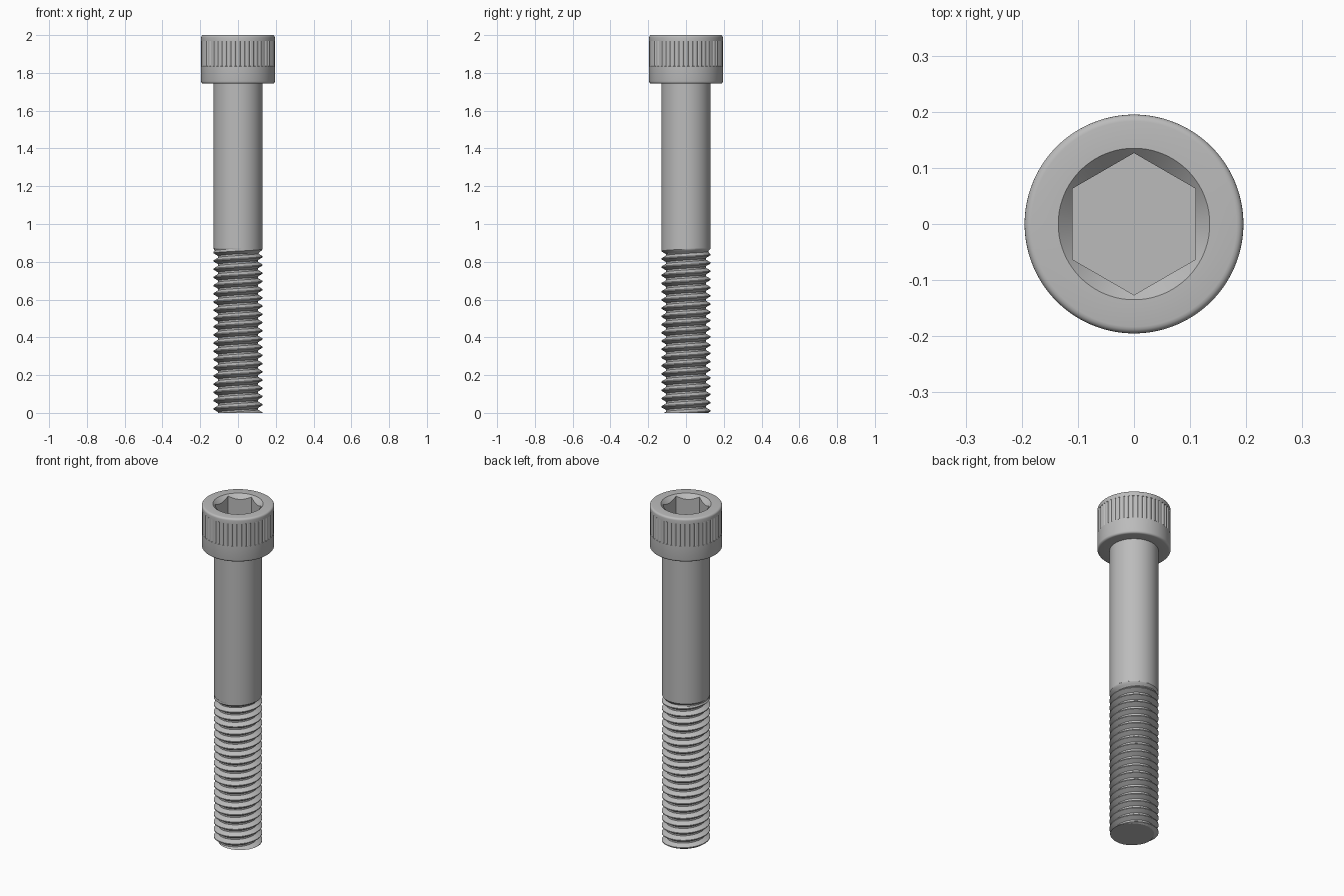
import bpy, bmesh
from math import sin, cos, pi, radians

cube = bpy.data.objects.get("Cube")
if cube:
    bpy.data.objects.remove(cube, do_unlink=True)

# Main dimensions
HEAD_R, SHANK_R, ROOT_R = 0.195, 0.13, 0.105
HEAD_Z, TOP = 1.743, 2.0
THREAD_TOP, PITCH = 0.87, 0.0435
SOCKET_FLAT, SOCKET_RIM, SOCKET_Z = 0.1095, 0.135, 1.87

steel = bpy.data.materials.new("steel grey")
steel.use_nodes = True
steel.diffuse_color = (0.5, 0.5, 0.5, 1)
steel.node_tree.nodes["Principled BSDF"].inputs["Base Color"].default_value = (0.5, 0.5, 0.5, 1)


def finish(name, bm):
    bmesh.ops.remove_doubles(bm, verts=bm.verts, dist=1e-5)
    bmesh.ops.recalc_face_normals(bm, faces=bm.faces)
    mesh = bpy.data.meshes.new(name)
    bm.to_mesh(mesh)
    bm.free()
    mesh.materials.append(steel)
    obj = bpy.data.objects.new(name, mesh)
    bpy.context.collection.objects.link(obj)
    bpy.ops.object.select_all(action='DESELECT')
    obj.select_set(True)
    bpy.context.view_layer.objects.active = obj
    bpy.ops.object.shade_smooth_by_angle(angle=radians(30))
    return obj


def polar(bm, r, angle, z):
    return bm.verts.new((r * cos(angle), r * sin(angle), z))


def lathe(bm, rows, count):
    """Join rings; each row maps a column number to (radius, height)."""
    rings = [[polar(bm, *(lambda p: (p[0], 2 * pi * j / count, p[1]))(row(j)))
              for j in range(count)] for row in rows]
    for low, high in zip(rings, rings[1:]):
        for j in range(count):
            k = (j + 1) % count
            bm.faces.new((low[j], low[k], high[k], high[j]))
    return rings


def ring(r, z):
    return lambda j: (r, z)


# Head: rounded edges, fine grip grooves, countersunk hexagonal socket
COLS, GROOVES = 192, 48


def grooved(z):
    return lambda j: (HEAD_R - (0.004 if j % (COLS // GROOVES) == 2 else 0), z)


def hex_radius(j):
    side = COLS // 6
    offset = (j + side // 2) % side - side // 2
    return SOCKET_FLAT / cos(2 * pi * offset / COLS)


def socket_mouth(j):
    r = hex_radius(j)
    return r, TOP - (SOCKET_RIM - r)


def fillet(cz, size, start, end, steps=4):
    angles = [radians(start + (end - start) * i / steps) for i in range(steps + 1)]
    return [ring(HEAD_R - size + size * cos(a), cz + size * sin(a)) for a in angles]


rows = [ring(SHANK_R - 0.002, HEAD_Z)]
rows += fillet(HEAD_Z + 0.012, 0.012, -90, 0)
rows += [ring(HEAD_R, 1.835), grooved(1.836), grooved(1.969), ring(HEAD_R, 1.97)]
rows += fillet(TOP - 0.012, 0.012, 0, 90)
rows += [ring(SOCKET_RIM, TOP), socket_mouth, lambda j: (hex_radius(j), SOCKET_Z)]
bm = bmesh.new()
bm.faces.new(lathe(bm, rows, COLS)[-1])
finish("socket_head", bm)

# Plain shank
bm = bmesh.new()
lathe(bm, [ring(SHANK_R, THREAD_TOP), ring(SHANK_R, HEAD_Z)], 96)
finish("plain_shank", bm)

# Thread: right-handed helical profile, trimmed at both ends
SEGS = 72
PHASES = (0.1, 0.27, 0.44, 0.56, 0.73, 0.9)
PER = len(PHASES)


def thread_point(row, j):
    phase = PHASES[row % PER]
    turn = j / SEGS - 0.5
    raw = (row // PER + phase + turn - 2) * PITCH
    z = min(max(raw, 0), THREAD_TOP)
    f = (z / PITCH - turn) % 1
    rise = min(max((min(f, 1 - f) - 0.1) / 0.34, 0), 1)
    fade = min(1, (THREAD_TOP - z) / 0.03)
    return SHANK_R - (SHANK_R - ROOT_R) * (1 - rise) * fade, 2 * pi * j / SEGS, z


bm = bmesh.new()
total = PER * (int(THREAD_TOP / PITCH) + 5)
grid = [[polar(bm, *thread_point(row, j)) for j in range(SEGS + 1)] for row in range(total)]
for low, high in zip(grid, grid[1:]):
    for j in range(SEGS):
        quad = (low[j], low[j + 1], high[j + 1], high[j])
        if any(v.co.z > 0 for v in quad) and any(v.co.z < THREAD_TOP for v in quad):
            bm.faces.new(quad)

# Flat end of the thread
bmesh.ops.remove_doubles(bm, verts=bm.verts, dist=1e-5)
bmesh.ops.delete(bm, geom=[v for v in bm.verts if not v.link_faces], context='VERTS')
rim = [e for e in bm.edges if e.is_boundary and all(v.co.z < 1e-5 for v in e.verts)]
centre = bm.verts.new((0, 0, 0))
for e in rim:
    bm.faces.new((e.verts[0], e.verts[1], centre))
finish("threaded_end", bm)
